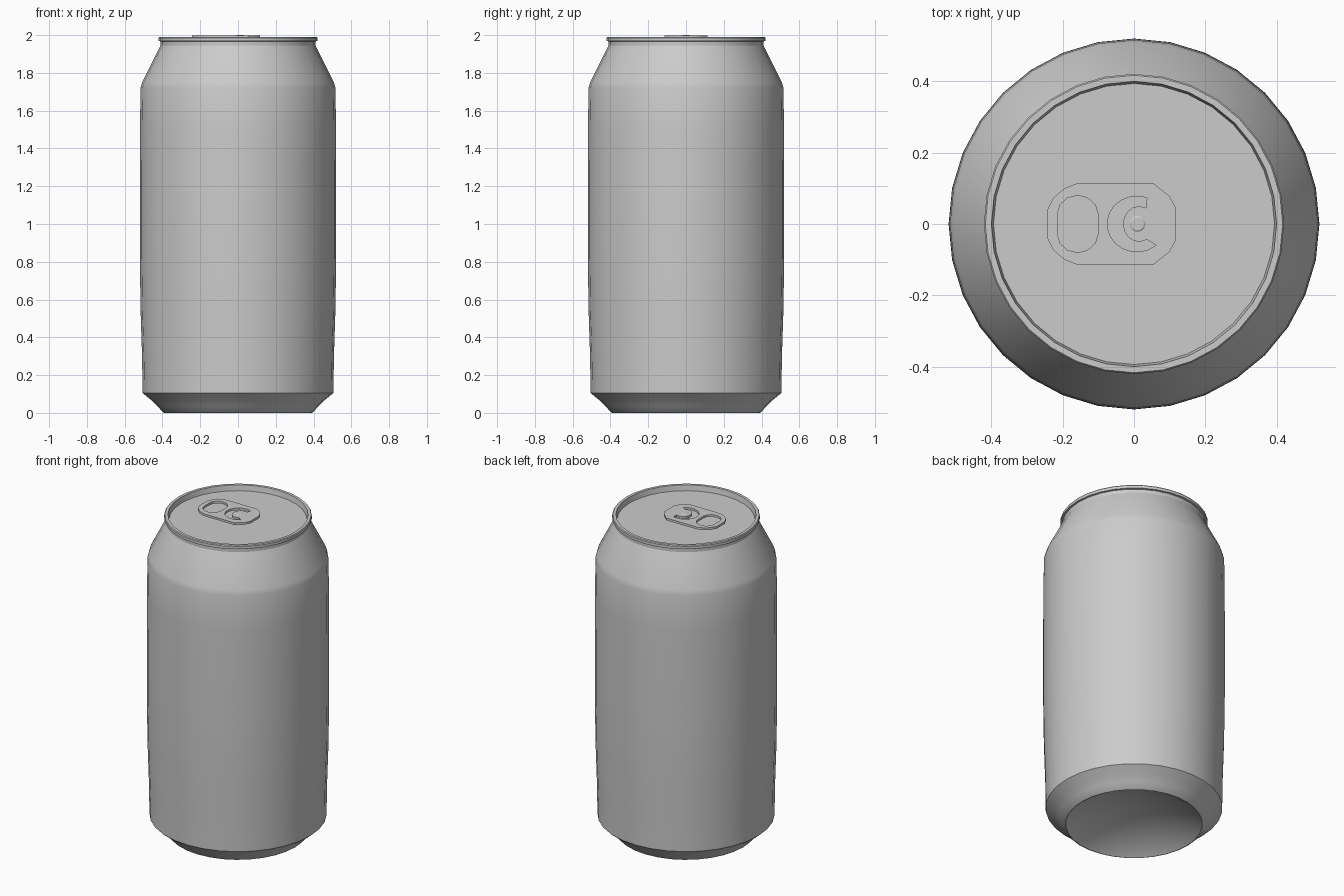
import bpy, bmesh, math

if "Cube" in bpy.data.objects:
    bpy.data.objects.remove(bpy.data.objects["Cube"])

SIDES = 32

metal = bpy.data.materials.new("plain grey metal")
metal.diffuse_color = (0.6, 0.6, 0.6, 1)
metal.use_nodes = True
metal.node_tree.nodes["Principled BSDF"].inputs["Base Color"].default_value = metal.diffuse_color


def finish(obj, angle=30):
    obj.data.materials.clear()
    obj.data.materials.append(metal)
    bpy.ops.object.select_all(action='DESELECT')
    obj.select_set(True)
    bpy.context.view_layer.objects.active = obj
    bpy.ops.object.shade_smooth_by_angle(angle=math.radians(angle))


def lathe(name, profile, sides=SIDES, centre=(0, 0), angle=30):
    """Revolve (radius, height) points; radius 0 becomes a single pole."""
    bm = bmesh.new()
    rings = []
    for r, z in profile:
        n = 1 if r == 0 else sides
        rings.append([bm.verts.new((centre[0] + r * math.cos(2 * math.pi * i / sides),
                                    centre[1] + r * math.sin(2 * math.pi * i / sides), z))
                      for i in range(n)])
    for a, b in zip(rings, rings[1:]):
        for i in range(sides):
            k = (i + 1) % sides
            if len(a) == 1:
                bm.faces.new((a[0], b[k], b[i]))
            elif len(b) == 1:
                bm.faces.new((a[i], a[k], b[0]))
            else:
                bm.faces.new((a[i], a[k], b[k], b[i]))
    mesh = bpy.data.meshes.new(name)
    bm.to_mesh(mesh)
    bm.free()
    obj = bpy.data.objects.new(name, mesh)
    bpy.context.collection.objects.link(obj)
    finish(obj, angle)
    return obj


# Concave underside dome
lathe("base_dome", [(0, 0.11), (0.12, 0.1), (0.23, 0.075), (0.32, 0.04), (0.375, 0.01), (0.39, 0)])

# Tapered foot, slightly bulging wall and shoulder
lathe("can_body", [(0.39, 0), (0.4, 0.005), (0.425, 0.035), (0.46, 0.068), (0.505, 0.105),
                   (0.508, 0.3), (0.516, 0.55), (0.52, 0.85), (0.52, 1.2), (0.519, 1.5),
                   (0.516, 1.72), (0.508, 1.75), (0.41, 1.945)])

# Rolled rim and sunken lid
lathe("rim_and_lid", [(0.41, 1.945), (0.41, 1.967), (0.421, 1.969), (0.421, 1.986),
                      (0.417, 1.991), (0.4, 1.991), (0.394, 1.957), (0, 1.957)])

# Rivet holding the pull tab
lathe("rivet", [(0.024, 1.957), (0.024, 1.996), (0.018, 2.0), (0, 2.0)], 12, (0.01, 0))


def arc(cx, cy, rx, ry, start, end, n):
    return [(cx + rx * math.cos(math.radians(start + (end - start) * i / n)),
             cy + ry * math.sin(math.radians(start + (end - start) * i / n)))
            for i in range(n + 1)]


# Pull tab: outline with a finger hole and a crescent slot around the rivet
half = [(0.117, 0.045), (0.1, 0.078), (0.055, 0.114), (-0.16, 0.114),
        (-0.195, 0.1), (-0.225, 0.075), (-0.243, 0.04)]
outline = half + [(x, -y) for x, y in reversed(half)]
finger_hole = []
for cy, a in ((0.028, 0), (-0.028, 180)):
    finger_hole += arc(-0.158, cy, 0.057, 0.052, a, a + 180, 6)
slot = arc(0.008, 0, 0.083, 0.078, 70, 310, 14) + arc(0.014, 0, 0.045, 0.05, 300, 65, 10)

curve = bpy.data.curves.new("pull_tab_outline", 'CURVE')
curve.dimensions = '2D'
curve.fill_mode = 'BOTH'
curve.extrude = 0.007
for loop in (outline, finger_hole, slot):
    spline = curve.splines.new('POLY')
    spline.points.add(len(loop) - 1)
    for p, (x, y) in zip(spline.points, loop):
        p.co = (x, y, 0, 1)
    spline.use_cyclic_u = True
tab = bpy.data.objects.new("pull_tab", curve)
tab.location.z = 1.99
bpy.context.collection.objects.link(tab)
bpy.ops.object.select_all(action='DESELECT')
tab.select_set(True)
bpy.context.view_layer.objects.active = tab
bpy.ops.object.convert(target='MESH')
finish(bpy.context.view_layer.objects.active)
